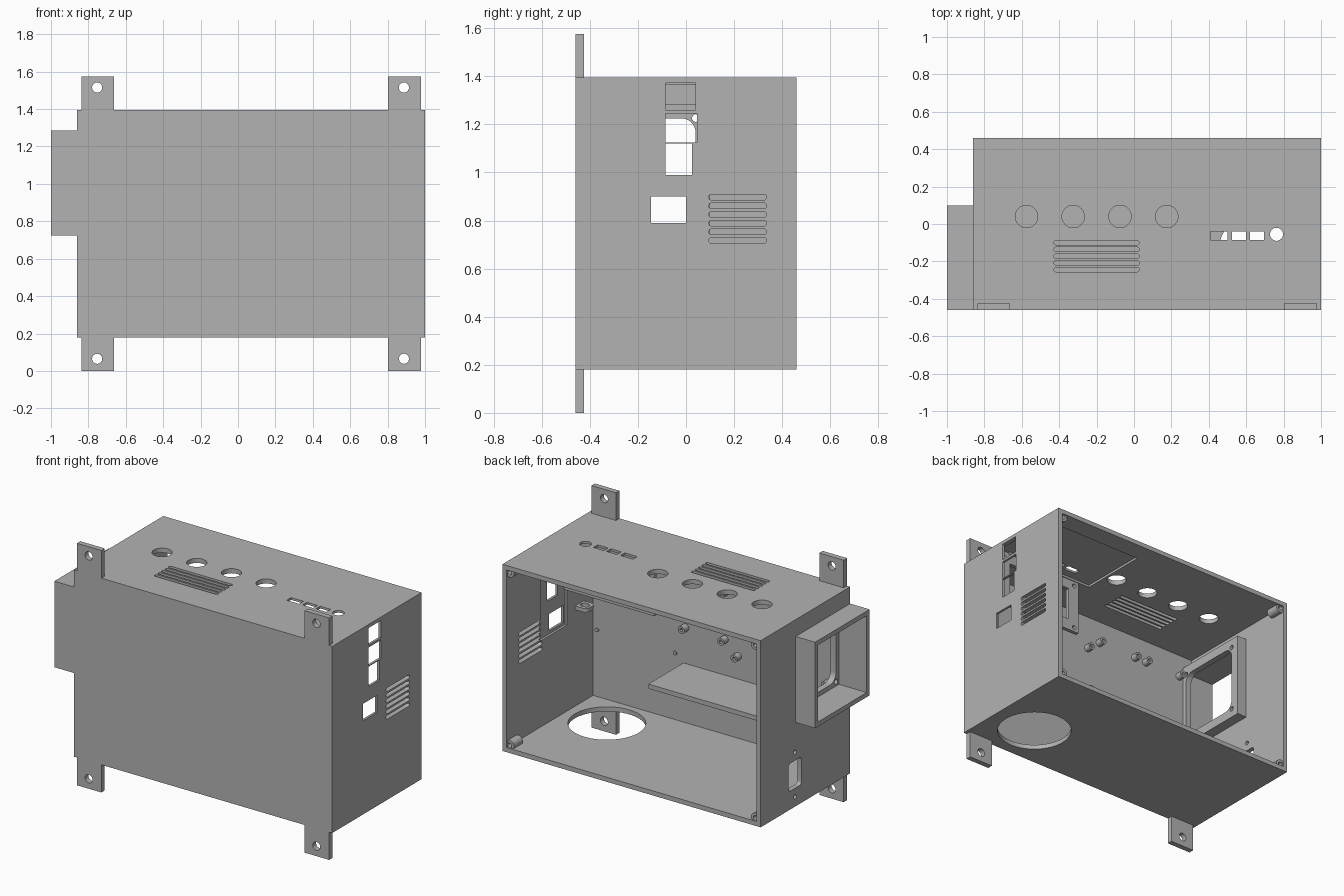
import bpy, bmesh, math
from mathutils import Matrix, Vector

cube = bpy.data.objects.get("Cube")
if cube:
    bpy.data.objects.remove(cube)

grey = bpy.data.materials.new("plain grey")
grey.use_nodes = True
colour = (0.45, 0.45, 0.45, 1)
grey.diffuse_color = colour
grey.node_tree.nodes["Principled BSDF"].inputs["Base Color"].default_value = colour

ROT = {"x": Matrix.Rotation(math.pi / 2, 4, "Y"),
       "y": Matrix.Rotation(-math.pi / 2, 4, "X"),
       "z": Matrix.Identity(4)}


def box(bm, x, y, z):
    """Box from (min, max) pairs."""
    spans = (x, y, z)
    mid = Vector([(a + b) / 2 for a, b in spans])
    size = Vector([b - a for a, b in spans])
    bmesh.ops.create_cube(bm, size=1, matrix=Matrix.Translation(mid) @ Matrix.Diagonal(size).to_4x4())


def cyl(bm, centre, r, length, axis, n=32):
    bmesh.ops.create_cone(bm, cap_ends=True, segments=n, radius1=r, radius2=r, depth=length,
                          matrix=Matrix.Translation(centre) @ ROT[axis])


def rounded(bm, centre, u, v, half_u, half_v, r, depth):
    """Prism with rounded corners in the plane of axes u and v."""
    u, v, centre = Vector(u), Vector(v), Vector(centre)
    w = u.cross(v)
    verts = []
    for corner, (su, sv) in enumerate(((1, 1), (-1, 1), (-1, -1), (1, -1))):
        for i in range(9):
            a = (corner + i / 8) * math.pi / 2
            p = u * (su * (half_u - r) + r * math.cos(a)) + v * (sv * (half_v - r) + r * math.sin(a))
            verts.append(bm.verts.new(centre + p - w * depth / 2))
    face = bm.faces.new(verts)
    ext = bmesh.ops.extrude_face_region(bm, geom=[face])
    bmesh.ops.translate(bm, vec=w * depth, verts=[g for g in ext["geom"] if isinstance(g, bmesh.types.BMVert)])


def finish(name, bm):
    bmesh.ops.recalc_face_normals(bm, faces=bm.faces)
    mesh = bpy.data.meshes.new(name)
    bm.to_mesh(mesh)
    bm.free()
    mesh.materials.append(grey)
    ob = bpy.data.objects.new(name, mesh)
    bpy.context.collection.objects.link(ob)
    return ob


def part(name, solid, *cuts):
    """Build a solid and subtract each set of cutters in turn."""
    bm = bmesh.new()
    solid(bm)
    ob = finish(name, bm)
    bpy.context.view_layer.objects.active = ob
    for cut in cuts:
        cb = bmesh.new()
        cut(cb)
        cutter = finish("cutter", cb)
        cutter.hide_render = True
        mod = ob.modifiers.new("cut", "BOOLEAN")
        mod.operation, mod.solver, mod.object = "DIFFERENCE", "EXACT", cutter
        bpy.ops.object.modifier_apply(modifier=mod.name)
        bpy.data.objects.remove(cutter)
    bpy.ops.object.select_all(action="DESELECT")
    ob.select_set(True)
    bpy.ops.object.shade_smooth_by_angle(angle=math.radians(30))


T = 0.03
L, R, F, B, Z0, Z1 = -0.86, 1.0, -0.46, 0.46, 0.18, 1.395
X, Y, Z = (1, 0, 0), (0, 1, 0), (0, 0, 1)
FAN_Y, FAN_Z = -0.18, 1.005


# Enclosure: open back, thinned panels behind the connectors, then all openings
def side_recess(bm):
    box(bm, (0.9, R - T / 2), (-0.16, 0.11), (0.77, Z1 - 0.022))


def top_recess(bm):
    box(bm, (0.25, R - T - 0.002), (-0.14, 0.33), (1.3, Z1 - T / 2))


def openings(bm):
    # top: dials, vent slots, small switches
    for i in range(4):
        cyl(bm, (-0.575 + 0.25 * i, 0.04, Z1), 0.06, 0.2, "z")
    for i in range(5):
        rounded(bm, (-0.2, -0.1 - 0.036 * i, Z1), X, Y, 0.228, 0.012, 0.0119, 0.2)
    for x0, x1 in ((0.41, 0.5), (0.525, 0.6), (0.62, 0.695)):
        box(bm, (x0, x1), (-0.085, -0.04), (1.3, 1.5))
    cyl(bm, (0.762, -0.055, Z1), 0.035, 0.2, "z")
    # left side: connectors and vent slots
    for y, z in (((-0.085, 0.04), (1.26, 1.372)), ((-0.085, 0.045), (1.125, 1.245)),
                 ((-0.085, 0.025), (0.99, 1.12)), ((-0.145, 0), (0.79, 0.9))):
        box(bm, (0.9, 1.1), y, z)
    for i in range(6):
        rounded(bm, (R, 0.215, 0.717 + 0.036 * i), Y, Z, 0.12, 0.012, 0.0119, 0.2)
    # floor: large round outlet
    cyl(bm, (0.68, -0.157, Z0), 0.23, 0.2, "z", 64)
    # right side: fan passage, power socket and its screws
    box(bm, (-0.95, -0.75), (F + T, 0.07), (0.755, 1.255))
    rounded(bm, (L, 0.107, 0.39), Y, Z, 0.066, 0.09, 0.02, 0.2)
    for s in (-1, 1):
        cyl(bm, (L, 0.107, 0.39 + s * 0.145), 0.014, 0.2, "x", 16)


part("enclosure",
     lambda bm: box(bm, (L, R), (F, B), (Z0, Z1)),
     lambda bm: box(bm, (L + T, R - T), (F + T, 1), (Z0 + T, Z1 - T)),
     side_recess, top_recess, openings)


# Fan duct: hood outside, mounting plate inside
def fan_holes(bm):
    rounded(bm, (-0.78, FAN_Y, FAN_Z), Y, Z, 0.22, 0.22, 0.06, 0.2)
    for sy in (-1, 1):
        for sz in (-1, 1):
            cyl(bm, (-0.78, FAN_Y + sy * 0.221, FAN_Z + sz * 0.221), 0.016, 0.2, "x", 16)


part("fan_duct",
     lambda bm: box(bm, (-1, -0.76), (F, 0.1), (0.725, 1.285)),
     lambda bm: box(bm, (-1.1, -0.8), (F + T, 0.07), (0.755, 1.255)),
     fan_holes)

# Wall mounting tabs
for side, x in (("right", -0.75), ("left", 0.89)):
    for level, z, hole in (("lower", (0, Z0 + 0.01), 0.065), ("upper", (Z1 - 0.01, 1.575), 1.515)):
        part(f"{level}_{side}_tab",
             lambda bm: box(bm, (x - 0.088, x + 0.088), (F, F + 0.035), z),
             lambda bm: cyl(bm, (x - 0.003, F, hole), 0.027, 0.3, "y"))

# Corner posts for the back cover screws
for x in (L + 0.045, R - 0.045):
    for z in (Z0 + 0.045, Z1 - 0.045):
        part("cover_post",
             lambda bm: cyl(bm, (x, 0.405, z), 0.032, 0.09, "y"),
             lambda bm: cyl(bm, (x, 0.45, z), 0.015, 0.12, "y", 16))

# Circuit board standoffs on the front wall
boards = (((-0.725, -0.453), (0.745, 1.21)),
          ((-0.363, -0.075), (0.745, 1.21)),
          ((0.02, 0.304), (0.83, 1.137)))
for xs, zs in boards:
    for x in xs:
        for z in zs:
            part("standoff",
                 lambda bm: cyl(bm, (x, F + T + 0.02, z), 0.024, 0.05, "y", 24),
                 lambda bm: cyl(bm, (x, F + T + 0.04, z), 0.011, 0.05, "y", 12))
for x in (0.377, 0.94):
    part("small_stud", lambda bm: cyl(bm, (x, F + T, 0.645), 0.012, 0.02, "y", 16))

# Shelf inside, running to the fan side
part("shelf", lambda bm: box(bm, (L + 0.02, 0.32), (F + 0.02, -0.07), (0.565, 0.595)))


# Hanging frame behind the connectors
def frame_cuts(bm):
    box(bm, (0.41, 0.89), (-0.3, 0), (1.08, 1.3))
    for x in (0.365, 0.935):
        for z in (1.035, 1.335):
            cyl(bm, (x, -0.16, z), 0.014, 0.2, "y", 16)


part("hanging_frame",
     lambda bm: box(bm, (0.33, R - 0.02), (-0.17, -0.145), (1.005, Z1 - 0.02)),
     frame_cuts)

# Cable loop on the side wall
part("cable_loop",
     lambda bm: rounded(bm, (0.94, -0.29, 0.85), X, Y, 0.055, 0.045, 0.03, 0.025),
     lambda bm: rounded(bm, (0.93, -0.29, 0.85), X, Y, 0.028, 0.022, 0.018, 0.1))
